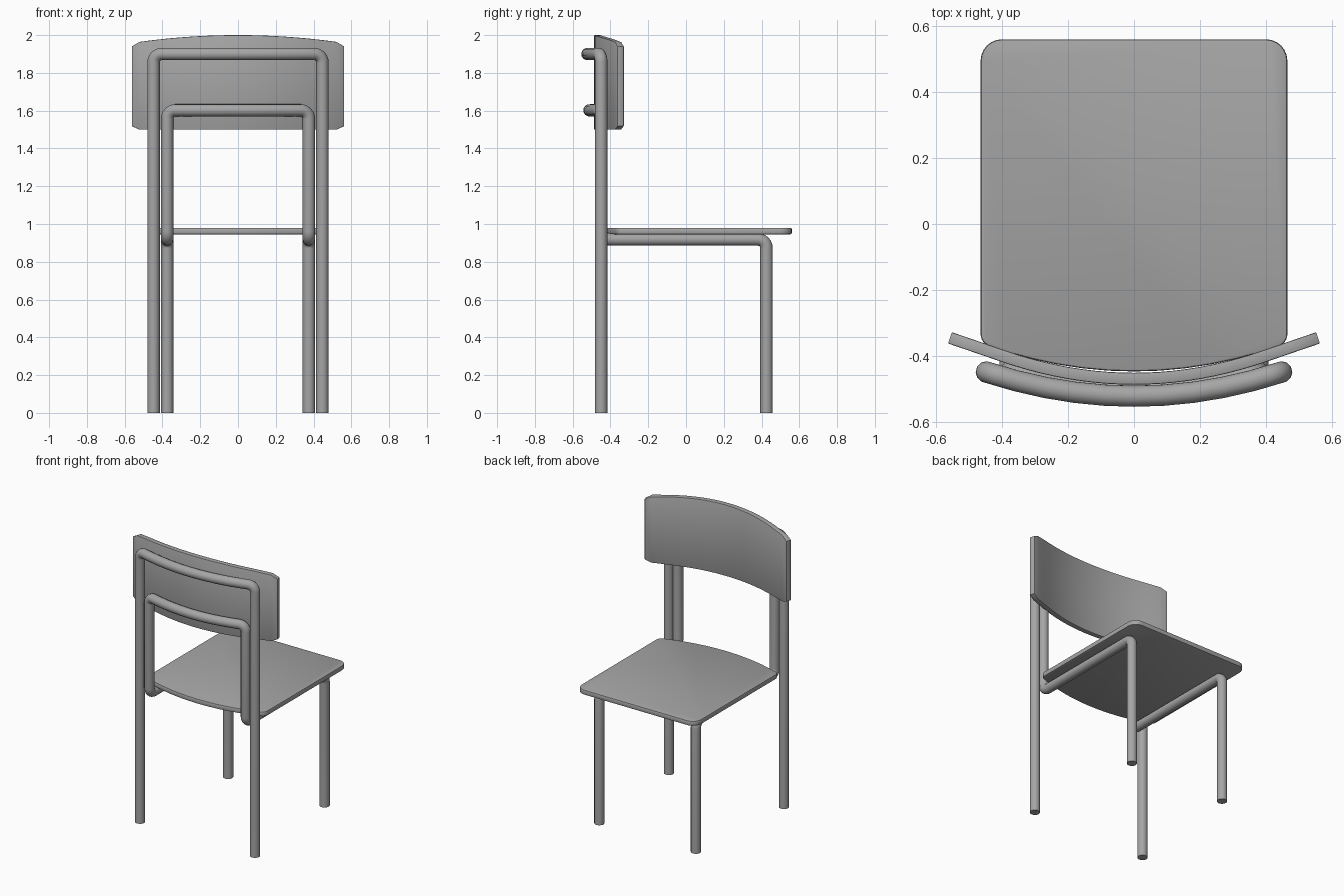
import bpy, bmesh, math
from mathutils import Vector

cube = bpy.data.objects.get("Cube")
if cube:
    bpy.data.objects.remove(cube, do_unlink=True)

grey = bpy.data.materials.new("plain grey")
grey.use_nodes = True
GREY = (0.38, 0.38, 0.38, 1)
grey.diffuse_color = GREY
grey.node_tree.nodes["Principled BSDF"].inputs["Base Color"].default_value = GREY

TUBE = 0.033
BACK_Y = -0.449


def finish(ob, angle=40):
    ob.data.materials.clear()
    ob.data.materials.append(grey)
    bpy.ops.object.select_all(action='DESELECT')
    ob.select_set(True)
    bpy.context.view_layer.objects.active = ob
    bpy.ops.object.shade_smooth_by_angle(angle=math.radians(angle))


def round_corners(points, radii, steps=7):
    """Replace each corner that has a radius with a circular fillet."""
    pts = [Vector(p) for p in points]
    out = []
    for i, p in enumerate(pts):
        r = radii.get(i, 0)
        if not r:
            out.append(p)
            continue
        a = (pts[i - 1] - p).normalized()
        b = (pts[(i + 1) % len(pts)] - p).normalized()
        half = a.angle(b) / 2
        centre = p + (a + b).normalized() * r / math.sin(half)
        start = p + a * r / math.tan(half) - centre
        end = p + b * r / math.tan(half) - centre
        sweep = start.angle(end)
        for k in range(steps):
            t = k / (steps - 1)
            v = start * math.sin((1 - t) * sweep) + end * math.sin(t * sweep)
            out.append(centre + v / math.sin(sweep))
    return out


def tube(name, path):
    curve = bpy.data.curves.new(name, 'CURVE')
    curve.dimensions = '3D'
    curve.bevel_depth = TUBE
    curve.bevel_resolution = 4
    curve.use_fill_caps = True
    spline = curve.splines.new('POLY')
    spline.points.add(len(path) - 1)
    for sp, p in zip(spline.points, path):
        sp.co = (*p, 1)
    ob = bpy.data.objects.new(name, curve)
    bpy.context.collection.objects.link(ob)
    bpy.ops.object.select_all(action='DESELECT')
    ob.select_set(True)
    bpy.context.view_layer.objects.active = ob
    bpy.ops.object.convert(target='MESH')
    finish(bpy.context.object)


def crossbar(half, z, depth):
    """Bowed bar running from -x to +x, corners included."""
    n = 10
    return [(half * t, BACK_Y - depth * (1 - t * t), z)
            for t in (2 * k / n - 1 for k in range(n + 1))]


def slab(name, outline, thickness_vec, bevel):
    """Extrude a closed outline and soften its rims."""
    bm = bmesh.new()
    face = bm.faces.new([bm.verts.new(p) for p in outline])
    new = bmesh.ops.extrude_face_region(bm, geom=[face])["geom"]
    bmesh.ops.translate(bm, vec=thickness_vec,
                        verts=[g for g in new if isinstance(g, bmesh.types.BMVert)])
    bmesh.ops.recalc_face_normals(bm, faces=bm.faces)
    rims = [e for e in bm.edges if e.calc_face_angle(0) > 1.2]
    bmesh.ops.bevel(bm, geom=rims, offset=bevel, segments=2, profile=0.5, affect='EDGES')
    mesh = bpy.data.meshes.new(name)
    bm.to_mesh(mesh)
    bm.free()
    ob = bpy.data.objects.new(name, mesh)
    bpy.context.collection.objects.link(ob)
    finish(ob)


# Outer frame: rear legs joined by the top bar
bar = crossbar(0.447, 1.9, 0.073)
path = [(-0.447, BACK_Y, 0)] + bar + [(0.447, BACK_Y, 0)]
tube("rear_frame", round_corners(path, {1: 0.045, len(path) - 2: 0.045}))

# Inner frame: front legs, seat rails, uprights and lower bar
X, FRONT_Y, RAIL = 0.375, 0.426, 0.918
bar = crossbar(X, 1.602, 0.062)
path = [(-X, FRONT_Y, 0), (-X, FRONT_Y, RAIL), (-X, BACK_Y, RAIL)] + bar
path += [(X, BACK_Y, RAIL), (X, FRONT_Y, RAIL), (X, FRONT_Y, 0)]
last = len(path) - 1
tube("front_frame", round_corners(
    path, {i: 0.045 for i in (1, 2, 3, last - 3, last - 2, last - 1)}))

# Seat: rounded board with a bowed rear edge
W = 0.465
seat = [(W, 0.56, 0.945), (-W, 0.56, 0.945), (-W, -0.362, 0.945)]
for k in range(1, 12):
    t = k / 6 - 1
    seat.append((W * t, -0.447 + 0.085 * t * t, 0.945))
seat.append((W, -0.362, 0.945))
slab("seat", round_corners(seat, {0: 0.065, 1: 0.065, 2: 0.04, len(seat) - 1: 0.04}),
     (0, 0, 0.035), 0.008)

# Backrest: flat crowned outline, then bent around the sitter
H, N = 0.562, 28
bm = bmesh.new()
columns = []
for k in range(N + 1):
    t = 2 * k / N - 1
    if k in (0, N):
        edge = 0.018
    else:
        edge = 0
    top = 2.0 - 0.042 * t * t - edge
    bottom = 1.5 + edge
    s = abs(t)
    # parabola in the middle that straightens towards the ends
    front_y = -0.451 + (0.135 * s * s if s < 0.7 else 0.06615 + 0.189 * (s - 0.7))
    slope = 2 * 0.135 * min(s, 0.7) / H * (1 if t > 0 else -1)
    normal = Vector((slope, -1, 0)).normalized() * 0.036
    front = Vector((t * (H - 0.01), front_y, 0))
    columns.append([bm.verts.new(front + off + Vector((0, 0, z)))
                    for off, z in ((Vector(), bottom), (Vector(), top),
                                   (normal, top), (normal, bottom))])
for a, b in zip(columns, columns[1:]):
    for i in range(4):
        j = (i + 1) % 4
        bm.faces.new((a[i], a[j], b[j], b[i]))
bm.faces.new(columns[0])
bm.faces.new(columns[-1])
bmesh.ops.recalc_face_normals(bm, faces=bm.faces)
rims = [e for e in bm.edges if e.calc_face_angle(0) > 1.2]
bmesh.ops.bevel(bm, geom=rims, offset=0.004, segments=2, profile=0.5, affect='EDGES')
mesh = bpy.data.meshes.new("backrest")
bm.to_mesh(mesh)
bm.free()
backrest = bpy.data.objects.new("backrest", mesh)
bpy.context.collection.objects.link(backrest)
finish(backrest)
